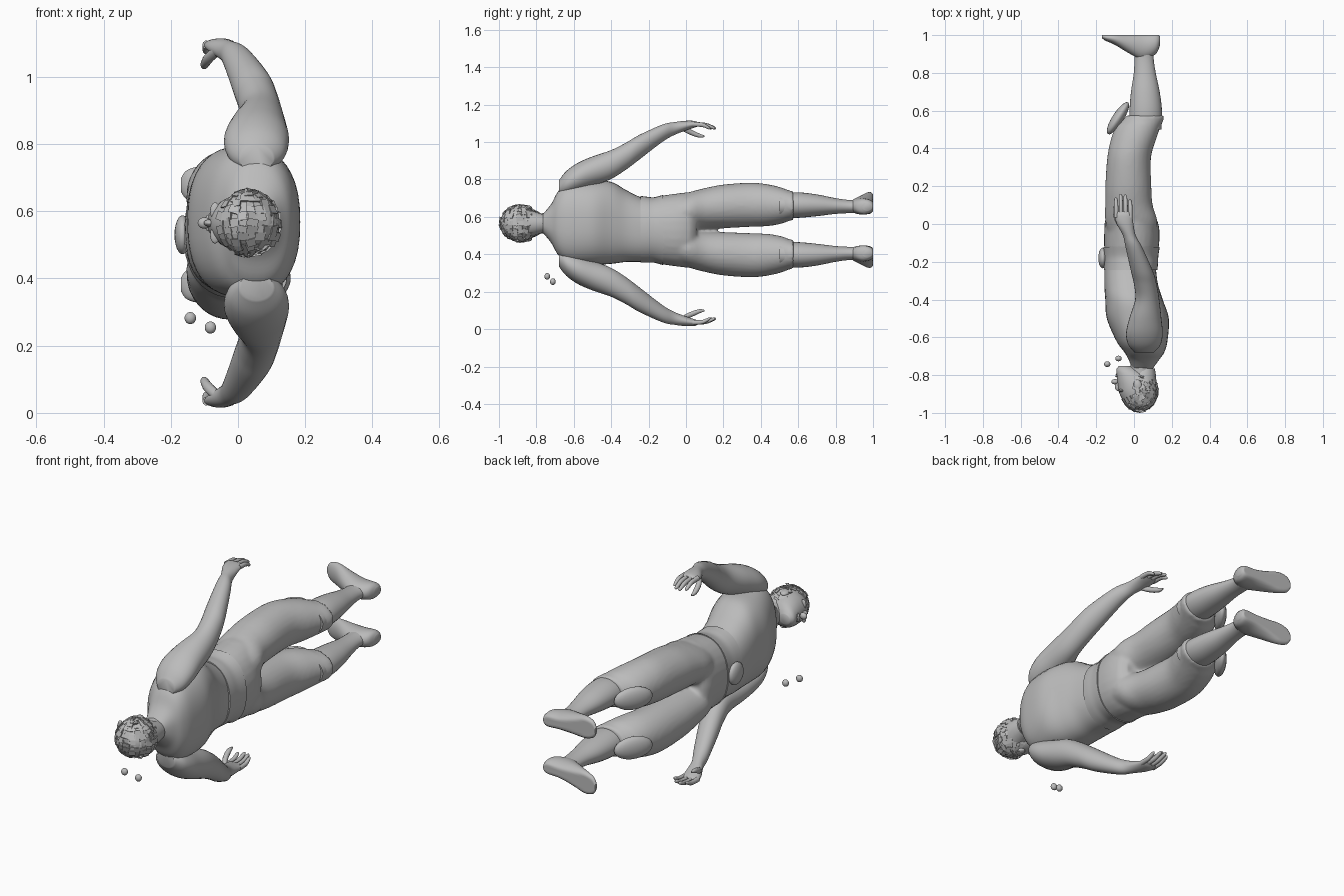
import bpy, bmesh, math, random
from mathutils import Vector, Matrix

random.seed(4)
cube = bpy.data.objects.get("Cube")
if cube:
    bpy.data.objects.remove(cube)

grey = bpy.data.materials.new("plain grey")
grey.use_nodes = True
grey.diffuse_color = (0.5, 0.5, 0.5, 1)
grey.node_tree.nodes["Principled BSDF"].inputs["Base Color"].default_value = (0.5, 0.5, 0.5, 1)

UPPER = 0.565   # z of the midline through head, chest and arms
LOWER = 0.53    # z of the midline through hips and legs


def finish(bm, name, smooth=50):
    bmesh.ops.recalc_face_normals(bm, faces=bm.faces)
    mesh = bpy.data.meshes.new(name)
    bm.to_mesh(mesh)
    bm.free()
    ob = bpy.data.objects.new(name, mesh)
    bpy.context.collection.objects.link(ob)
    mesh.materials.append(grey)
    if smooth:
        bpy.ops.object.select_all(action='DESELECT')
        ob.select_set(True)
        bpy.context.view_layer.objects.active = ob
        bpy.ops.object.shade_smooth_by_angle(angle=math.radians(smooth))
    return ob


def spline(rows, steps):
    """Catmull-Rom through rows of numbers."""
    out = []
    for i in range(len(rows) - 1):
        a, b, c, d = (rows[min(max(i + k, 0), len(rows) - 1)] for k in (-1, 0, 1, 2))
        for s in range(steps):
            t = s / steps
            out.append([q + 0.5 * t * (r - p + t * (2*p - 5*q + 4*r - w + t * (3*(q - r) + w - p)))
                        for p, q, r, w in zip(a, b, c, d)])
    return out + [list(rows[-1])]


def loft(name, rings, mid, side=1, power=2.0, n=28, steps=5, along="y", bm=None):
    """Rings are (position, centre, offset from midline, radius, z radius)."""
    own = bm is None
    bm = bm or bmesh.new()
    loops = []
    for pos, c, off, r, rz in spline(rings, steps):
        loop = []
        for k in range(n):
            a = 2 * math.pi * k / n
            ca, sa = math.cos(a), math.sin(a)
            u = c + r * math.copysign(abs(ca) ** (2 / power), ca)
            z = mid + side * off + rz * math.copysign(abs(sa) ** (2 / power), sa)
            loop.append(bm.verts.new((u, pos, z) if along == "y" else (pos, min(u, 1), z)))
        loops.append(loop)
    for a, b in zip(loops, loops[1:]):
        for k in range(n):
            bm.faces.new((a[k], a[(k+1) % n], b[(k+1) % n], b[k]))
    bm.faces.new(loops[0])
    bm.faces.new(loops[-1])
    return finish(bm, name) if own else bm


def ball(name, centre, radii, turn=0, detail=20):
    bm = bmesh.new()
    bmesh.ops.create_uvsphere(bm, u_segments=detail, v_segments=detail // 2 + 2, radius=1)
    m = Matrix.Translation(centre) @ Matrix.Rotation(turn, 4, 'Z') @ Matrix.Diagonal((*radii, 1))
    bmesh.ops.transform(bm, matrix=m, verts=bm.verts)
    return finish(bm, name)


# Head, neck and face
loft("head", [(-.985, .03, 0, .02, .02), (-.96, .03, 0, .07, .065), (-.9, .022, 0, .098, .083),
              (-.85, .012, 0, .098, .083), (-.8, -.01, 0, .082, .068), (-.77, -.035, 0, .058, .048),
              (-.752, -.05, 0, .03, .026)], UPPER)
loft("neck", [(-.84, .03, 0, .058, .056), (-.76, .042, 0, .06, .055), (-.7, .05, 0, .075, .075)], UPPER)
ball("nose_bridge", (-.084, -.855, UPPER), (.018, .03, .011))
ball("nose_tip", (-.1, -.835, UPPER), (.02, .014, .017))
ball("upper_lip", (-.088, -.806, UPPER), (.012, .006, .024))
ball("lower_lip", (-.085, -.795, UPPER), (.012, .006, .02))
for s, tag in ((1, "right"), (-1, "left")):
    ball(tag + "_ear", (.02, -.855, UPPER + s * .085), (.022, .032, .013), .2)
    ball(tag + "_brow", (-.068, -.882, UPPER + s * .035), (.015, .008, .026))

# Choppy hair: loose, tilted tufts around the back and crown
bm = bmesh.new()
bmesh.ops.create_uvsphere(bm, u_segments=22, v_segments=15, radius=1)
bmesh.ops.transform(bm, matrix=Matrix.Translation((.028, -.888, UPPER)) @ Matrix.Diagonal((.096, .104, .096, 1)),
                    verts=bm.verts)
face_area = [f for f in bm.faces if f.calc_center_median().x < .0 and f.calc_center_median().y > -.925]
bmesh.ops.delete(bm, geom=face_area, context='FACES')
bmesh.ops.split_edges(bm, edges=bm.edges)
for f in list(bm.faces):
    c, nrm = f.calc_center_median(), f.normal.copy()
    tilt = Matrix.Rotation(random.uniform(-.35, .35), 3, Vector((random.random(), random.random(), random.random())))
    lift = nrm * random.uniform(-.002, .007)
    for v in f.verts:
        v.co = c + tilt @ (v.co - c) * 1.3 + lift
ext = bmesh.ops.extrude_face_region(bm, geom=list(bm.faces), use_keep_orig=True)
for v in ext["geom"]:
    if isinstance(v, bmesh.types.BMVert):
        v.co += (Vector((.028, -.888, UPPER)) - v.co) * .12
finish(bm, "hair", 0)
loft("hair_nape", [(-.86, .04, 0, .08, .082), (-.8, .05, 0, .066, .062), (-.765, .06, 0, .05, .05)], UPPER, n=14, steps=2)

# Sleeveless top
loft("shirt", [(-.765, .045, 0, .055, .05), (-.72, .052, 0, .08, .105), (-.68, .055, .002, .105, .175),
               (-.62, .042, .003, .135, .215), (-.5, .02, .003, .164, .224), (-.4, 0, .003, .152, .219),
               (-.32, -.015, -.014, .142, .192), (-.24, -.02, -.033, .136, .172),
               (-.2, -.02, -.035, .13, .168)], UPPER, power=2.4, n=40)

# Sash and its round buckle
loft("sash", [(-.243, -.018, .004, .142, .178), (-.21, -.016, .002, .143, .176),
              (-.17, -.015, 0, .144, .175), (-.122, -.013, 0, .149, .188)], LOWER, power=2.2, n=40)
ball("buckle", (-.165, -.18, LOWER), (.024, .055, .058))

# Baggy trousers: hips and both legs fused into one skin
bm = bmesh.new()
loft("", [(-.14, -.014, 0, .144, .182), (-.05, -.011, 0, .147, .195), (.02, -.015, 0, .138, .2),
          (.055, -.02, 0, .11, .17)], LOWER, power=2.2, bm=bm)
for s in (1, -1):
    loft("", [(-.05, -.01, .09, .125, .09), (.02, -.015, .1, .138, .103), (.1, -.027, .115, .126, .109),
              (.2, -.03, .127, .122, .116), (.35, -.026, .135, .116, .118), (.45, -.002, .132, .12, .11),
              (.52, .025, .13, .118, .094), (.545, .045, .13, .11, .083), (.575, .06, .13, .1, .077)],
         LOWER, s, bm=bm)
trousers = finish(bm, "trousers")
fuse = trousers.modifiers.new("fuse", 'REMESH')
fuse.mode = 'VOXEL'
fuse.voxel_size = .011
fuse.use_smooth_shade = True
relax = trousers.modifiers.new("relax", 'SMOOTH')
relax.factor = .5
relax.iterations = 4

for s, tag in ((1, "right"), (-1, "left")):
    # Shin, foot with flat sole, and knee pad
    loft(tag + "_shin", [(.5, .06, .13, .085, .066), (.6, .062, .133, .086, .068), (.7, .06, .132, .076, .058),
                         (.8, .057, .128, .058, .042), (.88, .053, .125, .051, .035),
                         (.95, .055, .125, .055, .038)], LOWER, s)
    loft(tag + "_foot", [(.137, .97, .125, .025, .022), (.115, .955, .125, .055, .04), (.05, .94, .128, .07, .045),
                         (-.02, .955, .135, .055, .052), (-.1, .98, .145, .032, .058),
                         (-.15, .988, .148, .018, .045), (-.17, .992, .148, .008, .02)], LOWER, s, along="x")
    ball(tag + "_knee_pad", (-.085, .56, LOWER + s * .13), (.03, .1, .058), -.57)

    # Bare arm running into the palm
    loft(tag + "_arm", [(-.68, .055, .19, .05, .04), (-.64, .055, .215, .085, .065), (-.58, .055, .245, .097, .078),
                        (-.5, .06, .278, .085, .08), (-.4, .07, .315, .064, .077), (-.32, .06, .36, .06, .072),
                        (-.25, .042, .407, .058, .066), (-.125, 0, .483, .044, .046), (-.06, -.025, .508, .034, .034),
                        (0, -.047, .523, .044, .026), (.045, -.056, .53, .046, .018),
                        (.065, -.058, .53, .038, .01)], UPPER, s)
    # Fingers and thumb
    for i, length in enumerate((.085, .105, .1, .075)):
        x = -.094 + i * .025
        loft(f"{tag}_finger_{i + 1}", [(.035, x, .53, .012, .013), (.05 + length * .5, x, .527, .011, .012),
                                       (.045 + length, x - .002, .512, .009, .009),
                                       (.055 + length, x - .002, .508, .003, .003)], UPPER, s, n=10, steps=3)
    loft(tag + "_thumb", [(-.03, -.06, .515, .014, .015), (.02, -.088, .49, .015, .016),
                          (.07, -.1, .47, .012, .012), (.1, -.102, .466, .004, .004)], UPPER, s, n=10, steps=3)

# Two loose eyeballs floating beside the neck
ball("loose_eye_1", (-.142, -.742, .282), (.017, .015, .018))
ball("loose_eye_2", (-.082, -.712, .254), (.017, .015, .018))
